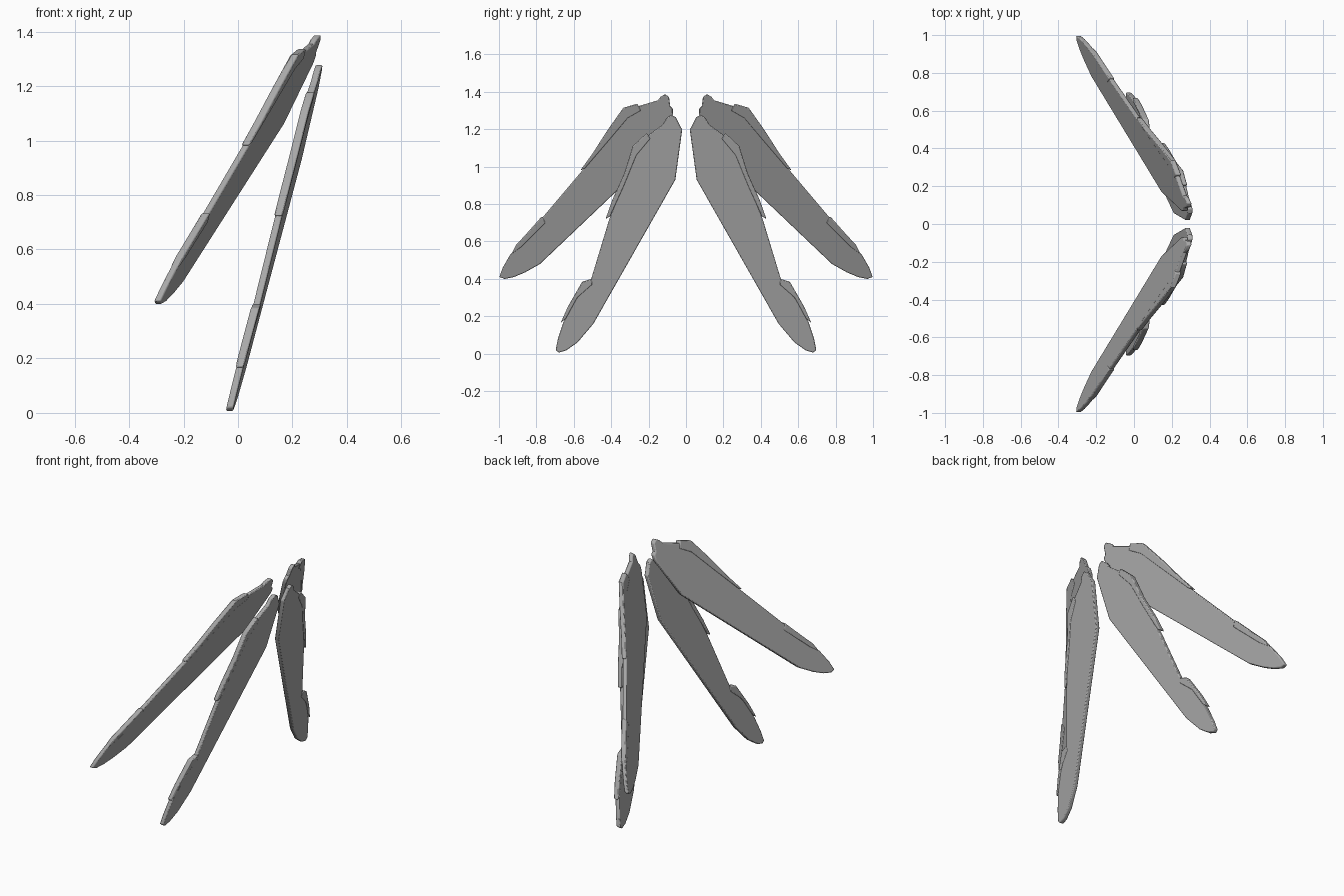
import bpy, bmesh, math
from mathutils import Vector

cube = bpy.data.objects.get("Cube")
if cube:
    bpy.data.objects.remove(cube, do_unlink=True)

grey = bpy.data.materials.new("wing_grey")
grey.use_nodes = True
grey.diffuse_color = (0.4, 0.4, 0.4, 1)
grey.node_tree.nodes["Principled BSDF"].inputs["Base Color"].default_value = (0.4, 0.4, 0.4, 1)


def slab(name, outline, plane, depth, side):
    """Thin slab: a (y, z) outline laid on the plane x = a + b*y + c*z."""
    a, b, c = plane
    bm = bmesh.new()
    layers = []
    for offset in (-depth / 2, depth / 2):
        layers.append([bm.verts.new((a + b * y + c * z + offset, side * y, z))
                       for y, z in outline])
    back, front = layers
    bm.faces.new(back)
    bm.faces.new(front[::-1])
    n = len(outline)
    for i in range(n):
        j = (i + 1) % n
        bm.faces.new((back[i], front[i], front[j], back[j]))
    bmesh.ops.recalc_face_normals(bm, faces=bm.faces)
    mesh = bpy.data.meshes.new(name)
    bm.to_mesh(mesh)
    bm.free()
    mesh.materials.append(grey)
    obj = bpy.data.objects.new(name, mesh)
    bpy.context.collection.objects.link(obj)
    # softened rim
    bevel = obj.modifiers.new("soft_rim", "BEVEL")
    bevel.width = 0.005
    bevel.segments = 2
    bevel.limit_method = "ANGLE"
    bevel.angle_limit = math.radians(40)
    bpy.ops.object.select_all(action="DESELECT")
    obj.select_set(True)
    bpy.context.view_layer.objects.active = obj
    bpy.ops.object.shade_smooth_by_angle(angle=math.radians(35))


# Outlines run from the root knob down the leading edge, round the tip, and back
UPPER_PLANE = (-0.19, -0.257, 0.368)
upper_blade = [(0.09, 1.37), (0.11, 1.388), (0.135, 1.375), (0.15, 1.355), (0.25, 1.325),
               (0.32, 1.295), (0.55, 0.985), (0.77, 0.725), (0.89, 0.585), (0.94, 0.53),
               (0.98, 0.46), (0.998, 0.41), (0.97, 0.4), (0.92, 0.41), (0.86, 0.435),
               (0.78, 0.48), (0.37, 0.87), (0.17, 1.06), (0.07, 1.28), (0.07, 1.31),
               (0.085, 1.325)]
upper_shoulder = [(0.26, 1.337), (0.335, 1.315), (0.42, 1.195), (0.5, 1.07), (0.565, 0.98),
                  (0.54, 0.99), (0.42, 1.13), (0.31, 1.26), (0.24, 1.3)]
upper_tip = [(0.77, 0.735), (0.85, 0.645), (0.91, 0.58), (0.935, 0.53), (0.88, 0.57),
             (0.75, 0.7)]

LOWER_PLANE = (0.016, -0.072, 0.225)
lower_blade = [(0.055, 1.265), (0.08, 1.278), (0.105, 1.26), (0.125, 1.225), (0.2, 1.17),
               (0.27, 1.1), (0.41, 0.72), (0.51, 0.39), (0.6, 0.275), (0.655, 0.17),
               (0.685, 0.08), (0.697, 0.02), (0.68, 0.006), (0.64, 0.018), (0.58, 0.06),
               (0.495, 0.16), (0.057, 0.93), (0.02, 1.2), (0.03, 1.215), (0.045, 1.245)]
lower_shoulder = [(0.21, 1.18), (0.285, 1.11), (0.33, 0.965), (0.395, 0.82), (0.43, 0.72),
                  (0.405, 0.735), (0.33, 0.9), (0.265, 1.06), (0.19, 1.15)]
lower_tip = [(0.505, 0.4), (0.555, 0.385), (0.63, 0.255), (0.67, 0.165), (0.64, 0.19),
             (0.58, 0.3), (0.5, 0.37)]

# Two wings on each side, each with raised leading-edge plates
for label, side in (("back", 1), ("front", -1)):
    for wing, plane, blade, shoulder, tip in (
            ("upper", UPPER_PLANE, upper_blade, upper_shoulder, upper_tip),
            ("lower", LOWER_PLANE, lower_blade, lower_shoulder, lower_tip)):
        slab(f"{wing}_{label}_wing_blade", blade, plane, 0.026, side)
        slab(f"{wing}_{label}_wing_shoulder_plate", shoulder, plane, 0.031, side)
        slab(f"{wing}_{label}_wing_tip_plate", tip, plane, 0.031, side)
